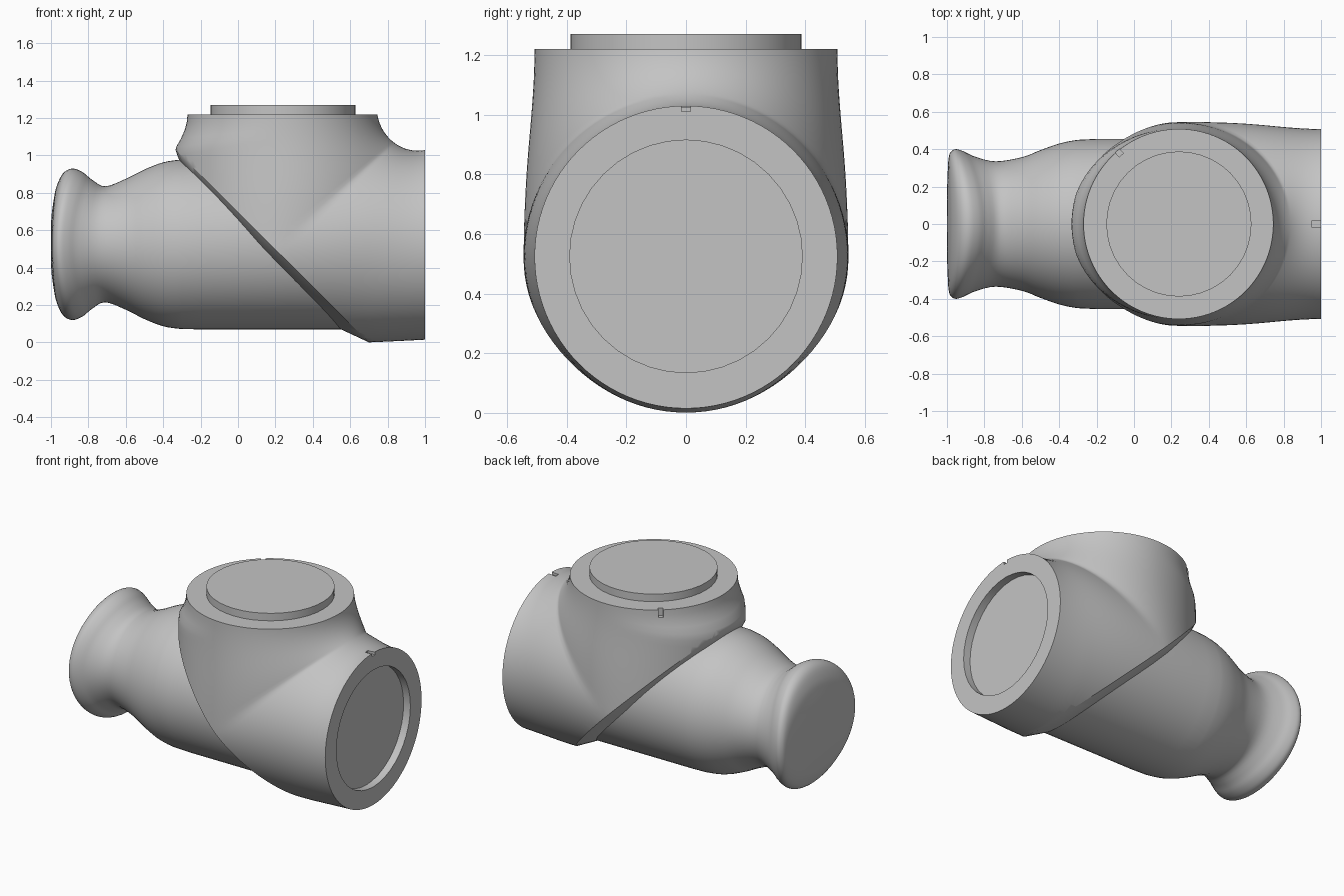
import bpy, bmesh, math
from mathutils import Matrix, Vector

cube = bpy.data.objects.get("Cube")
if cube:
    bpy.data.objects.remove(cube, do_unlink=True)

AXIS_Z = 0.525      # height of the horizontal tube axis
TOP_X = 0.24        # centre of the upright outlet
TOP_Z = 1.22        # height of the upright outlet

grey = bpy.data.materials.new("plain grey")
grey.use_nodes = True
colour = (0.55, 0.55, 0.55, 1)
grey.diffuse_color = colour
grey.node_tree.nodes["Principled BSDF"].inputs["Base Color"].default_value = colour


def make_object(name, bm):
    bmesh.ops.recalc_face_normals(bm, faces=bm.faces)
    mesh = bpy.data.meshes.new(name)
    bm.to_mesh(mesh)
    bm.free()
    mesh.materials.append(grey)
    obj = bpy.data.objects.new(name, mesh)
    bpy.context.collection.objects.link(obj)
    return obj


def activate(obj):
    bpy.ops.object.select_all(action='DESELECT')
    obj.select_set(True)
    bpy.context.view_layer.objects.active = obj


def smooth(obj, degrees=30):
    activate(obj)
    bpy.ops.object.shade_smooth_by_angle(angle=math.radians(degrees))


def cut(obj, cutter):
    activate(obj)
    mod = obj.modifiers.new("cut", 'BOOLEAN')
    mod.operation = 'DIFFERENCE'
    mod.solver = 'EXACT'
    mod.object = cutter
    bpy.ops.object.modifier_apply(modifier=mod.name)
    bpy.data.objects.remove(cutter, do_unlink=True)


def loft(bm, rings):
    """Skin closed rings of points and cap both ends."""
    loops = [[bm.verts.new(p) for p in ring] for ring in rings]
    n = len(loops[0])
    for a, b in zip(loops, loops[1:]):
        for i in range(n):
            j = (i + 1) % n
            bm.faces.new((a[i], a[j], b[j], b[i]))
    bm.faces.new(loops[0])
    bm.faces.new(loops[-1])


def slice_off(bm, point, normal):
    geom = bm.verts[:] + bm.edges[:] + bm.faces[:]
    bmesh.ops.bisect_plane(bm, geom=geom, plane_co=point, plane_no=normal,
                           clear_inner=True)


def cylinder(name, radius, depth, matrix):
    bm = bmesh.new()
    bmesh.ops.create_cone(bm, cap_ends=True, segments=40, radius1=radius,
                          radius2=radius, depth=depth, matrix=matrix)
    return make_object(name, bm)


def slot_cutter(matrix, length, width, depth):
    bm = bmesh.new()
    scale = Matrix.Diagonal((length, width, depth, 1))
    bmesh.ops.create_cube(bm, size=1, matrix=matrix @ scale)
    return make_object("slot_cutter", bm)


# Housing: elbow sections turning about the inner corner
def elbow_ring(t, count=96):
    c, s = max(math.cos(t), 1e-6), max(math.sin(t), 1e-6)
    deg = math.degrees(t)
    inner = 0.19 + 0.065 * deg / 90
    centre = min((TOP_Z - AXIS_Z) / c, (1 - TOP_X) / s)
    flare = 0.07 * min(1, (90 - deg) / 8) ** 2
    outer = min(1.205 / c + 0.015 * min(1, deg / 14), 1.27 / s + flare)
    half = 0.508 + 0.037 * math.sin(2 * t) ** 2
    ring = []
    for i in range(count):
        a = math.tau * i / count
        reach = outer - centre if math.cos(a) > 0 else centre - inner
        d = centre + reach * math.cos(a)
        ring.append((1 - d * math.sin(t), half * math.sin(a),
                     TOP_Z - d * math.cos(t)))
    return ring


bm = bmesh.new()
loft(bm, [elbow_ring(math.pi / 2 * i / 48) for i in range(49)])
slice_off(bm, (0.70, 0, 0), (1, 0, 1.005))

# Bevelled lip closing the diagonal face
rim = [e for e in bm.edges if e.is_boundary]
new = bmesh.ops.extrude_edge_only(bm, edges=rim)["geom"]
for v in (g for g in new if isinstance(g, bmesh.types.BMVert)):
    v.co = Vector((0.115 + (v.co.x - 0.18) * 0.84, v.co.y * 0.84,
                   AXIS_Z + (v.co.z - 0.515) * 0.885))
bmesh.ops.holes_fill(bm, edges=[e for e in bm.edges if e.is_boundary], sides=0)
housing = make_object("housing", bm)

# Recess in the side outlet and a key slot on each outlet
side = Matrix.Translation((1, 0, AXIS_Z)) @ Matrix.Rotation(math.pi / 2, 4, 'Y')
cut(housing, cylinder("recess_cutter", 0.39, 0.1, side))
cut(housing, slot_cutter(Matrix.Translation((1, 0, 1.035)), 0.1, 0.03, 0.05))
turn = (Matrix.Translation((TOP_X, 0, TOP_Z))
        @ Matrix.Rotation(math.radians(130), 4, 'Z')
        @ Matrix.Translation((0.505, 0, 0)))
cut(housing, slot_cutter(turn, 0.05, 0.03, 0.1))
smooth(housing)

# Raised spigot on the upright outlet
spigot = cylinder("top_spigot", 0.388, 0.07,
                  Matrix.Translation((TOP_X, 0, TOP_Z + 0.015)))
smooth(spigot)


# Handle: stations of (x at sides, x at top, half width, half height)
stations = [
    (-1.0, -1.0, 0.02, 0.02), (-1.0, -0.998, 0.15, 0.14),
    (-0.996, -0.985, 0.28, 0.24), (-0.99, -0.97, 0.36, 0.31),
    (-0.975, -0.935, 0.39, 0.38), (-0.95, -0.885, 0.40, 0.405),
    (-0.91, -0.83, 0.388, 0.385), (-0.85, -0.78, 0.36, 0.345),
    (-0.74, -0.71, 0.335, 0.31), (-0.6, -0.6, 0.357, 0.35),
    (-0.5, -0.5, 0.395, 0.40), (-0.4, -0.4, 0.43, 0.438),
    (-0.3, -0.3, 0.45, 0.453), (-0.2, -0.2, 0.455, 0.455),
    (0.7, 0.7, 0.455, 0.455),
]


def spline(points, steps=4):
    """Pass a smooth curve through the stations."""
    out = []
    for i in range(len(points) - 1):
        quad = [points[max(i - 1, 0)], points[i], points[i + 1],
                points[min(i + 2, len(points) - 1)]]
        if i >= len(points) - 3:
            out.append(points[i])
            continue
        for k in range(steps):
            t = k / steps
            out.append(tuple(
                b + 0.5 * t * (c - a + t * (2 * a - 5 * b + 4 * c - d
                               + t * (3 * (b - c) + d - a)))
                for a, b, c, d in zip(*quad)))
    return out + [points[-1]]


def handle_ring(station, count=64):
    x_side, x_top, wide, high = station
    ring = []
    for i in range(count):
        a = math.tau * i / count
        blend = math.sin(a) ** 2
        ring.append((x_side + (x_top - x_side) * blend,
                     wide * math.cos(a), AXIS_Z + high * math.sin(a)))
    return ring


bm = bmesh.new()
loft(bm, [handle_ring(s) for s in spline(stations)])
slice_off(bm, (0.68, 0, 0), (-1, 0, -1))
bmesh.ops.holes_fill(bm, edges=[e for e in bm.edges if e.is_boundary], sides=0)
handle = make_object("handle", bm)
smooth(handle, 40)
